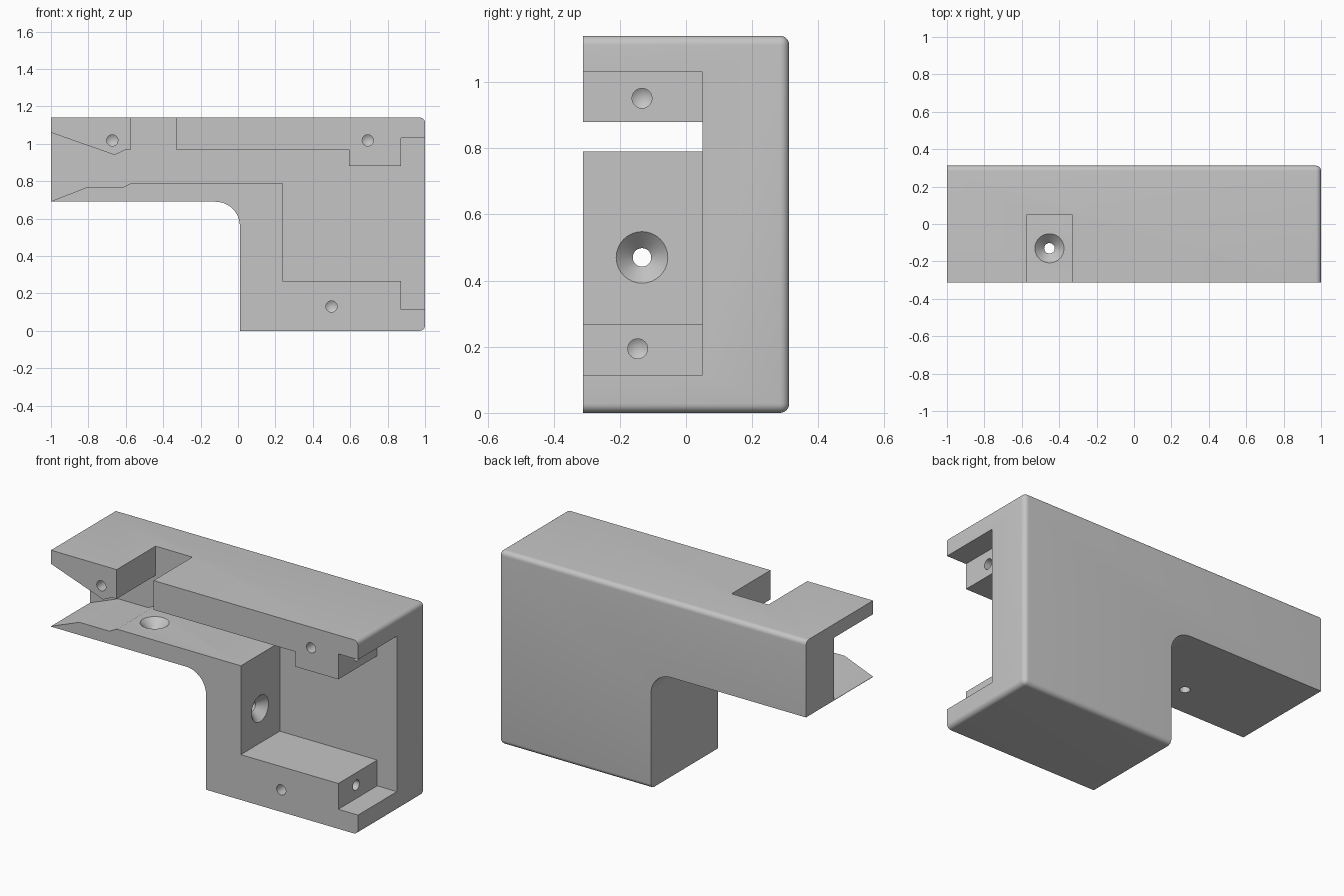
import bpy, bmesh, math
from mathutils import Vector

# Remove the default cube
if "Cube" in bpy.data.objects:
    bpy.data.objects.remove(bpy.data.objects["Cube"], do_unlink=True)

HALF, TOP, FLOOR_Y = 0.312, 1.14, 0.05
PIN = 0.03          # blind pin hole radius

grey = bpy.data.materials.new("light grey")
grey.use_nodes = True
colour = (0.56, 0.56, 0.56, 1)
grey.diffuse_color = colour
grey.node_tree.nodes["Principled BSDF"].inputs["Base Color"].default_value = colour


def make_object(name, bm):
    bmesh.ops.recalc_face_normals(bm, faces=bm.faces)
    mesh = bpy.data.meshes.new(name)
    bm.to_mesh(mesh)
    bm.free()
    mesh.materials.append(grey)
    obj = bpy.data.objects.new(name, mesh)
    bpy.context.collection.objects.link(obj)
    return obj


def prism(profile, y0, y1):
    """Extrude an x-z outline along y."""
    bm = bmesh.new()
    face = bm.faces.new([bm.verts.new((x, y0, z)) for x, z in profile])
    ext = bmesh.ops.extrude_face_region(bm, geom=[face])["geom"]
    moved = [g for g in ext if isinstance(g, bmesh.types.BMVert)]
    bmesh.ops.translate(bm, verts=moved, vec=(0, y1 - y0, 0))
    return bm


def lathe(name, profile, origin, direction, sides=32):
    """Turn a (radius, depth) profile around a drilling direction."""
    bm = bmesh.new()
    rings = []
    for r, d in profile:
        rings.append([bm.verts.new((r * math.cos(a), r * math.sin(a), d))
                      for a in (math.tau * i / sides for i in range(sides))])
    for lo, hi in zip(rings, rings[1:]):
        for i in range(sides):
            j = (i + 1) % sides
            bm.faces.new((lo[i], lo[j], hi[j], hi[i]))
    bm.faces.new(rings[0])
    if profile[-1][0] > 0:
        bm.faces.new(rings[-1])
    else:
        bmesh.ops.remove_doubles(bm, verts=rings[-1], dist=1e-5)
    turn = Vector((0, 0, 1)).rotation_difference(Vector(direction))
    for v in bm.verts:
        v.co = turn @ v.co + Vector(origin)
    return make_object(name, bm)


def cut(body, cutter):
    cutter.hide_render = True
    mod = body.modifiers.new(cutter.name, 'BOOLEAN')
    mod.operation, mod.solver, mod.object = 'DIFFERENCE', 'EXACT', cutter
    bpy.ops.object.modifier_apply(modifier=mod.name)
    bpy.data.objects.remove(cutter, do_unlink=True)


# Outer angled block with a filleted inner corner
R = 0.13
fillet = [(0.01 - R + R * math.cos(a), 0.69 - R + R * math.sin(a))
          for a in (math.pi / 2 * i / 12 for i in range(13))]
outline = [(-1, TOP), (1, TOP), (1, 0), (0.01, 0)] + fillet + [(-1, 0.69)]
bm = prism(outline, -HALF, HALF)


def is_rounded(edge):
    a, b = (v.co for v in edge.verts)
    back = min(a.y, b.y) > 0
    right = min(a.x, b.x) > 0.99
    ends = min(a.z, b.z) > TOP - 0.01 or max(a.z, b.z) < 0.01
    return (back and (right or ends)) or (right and ends)


bmesh.ops.bevel(bm, geom=[e for e in bm.edges if is_rounded(e)], offset=0.028,
                segments=6, profile=0.5, affect='EDGES')
body = make_object("bracket_body", bm)
bpy.ops.object.select_all(action='DESELECT')
bpy.context.view_layer.objects.active = body
body.select_set(True)

# Stepped channel, open at the front, both ends and the upper notch
channel = [(-1.1, 1.095), (-0.66, 0.94), (-0.6, 0.968), (-0.572, 0.968),
           (-0.572, 1.25), (-0.332, 1.25), (-0.332, 0.968), (0.594, 0.968),
           (0.594, 0.88), (0.872, 0.88), (0.872, 1.03), (1.1, 1.03),
           (1.1, 0.115), (0.872, 0.115), (0.872, 0.267), (0.237, 0.267),
           (0.237, 0.79), (-0.57, 0.79), (-0.62, 0.765), (-0.815, 0.765),
           (-1, 0.692), (-1.1, 0.652)]
cut(body, make_object("channel_cutter", prism(channel, -0.5, FLOOR_Y)))

# Countersunk screw holes through the two walls
screw = [(0.078, -0.02), (0.078, 0), (0.028, 0.05), (0.028, 0.3)]
cut(body, lathe("arm_screw_cutter", screw, (-0.452, -0.13, 0.79), (0, 0, -1)))
cut(body, lathe("leg_screw_cutter", screw, (0.237, -0.133, 0.47), (-1, 0, 0)))

# Blind pin holes with drill-point ends
pin = [(PIN, -0.02), (PIN, 0.11), (0, 0.13)]
for x, z in ((-0.672, 1.018), (0.694, 1.018), (0.5, 0.13)):
    cut(body, lathe("front_pin_cutter", pin, (x, -HALF, z), (0, 1, 0)))
for y, z in ((-0.133, 0.951), (-0.146, 0.194)):
    cut(body, lathe("side_pin_cutter", pin, (0.872, y, z), (-1, 0, 0)))

bpy.ops.object.shade_smooth_by_angle(angle=math.radians(30))
